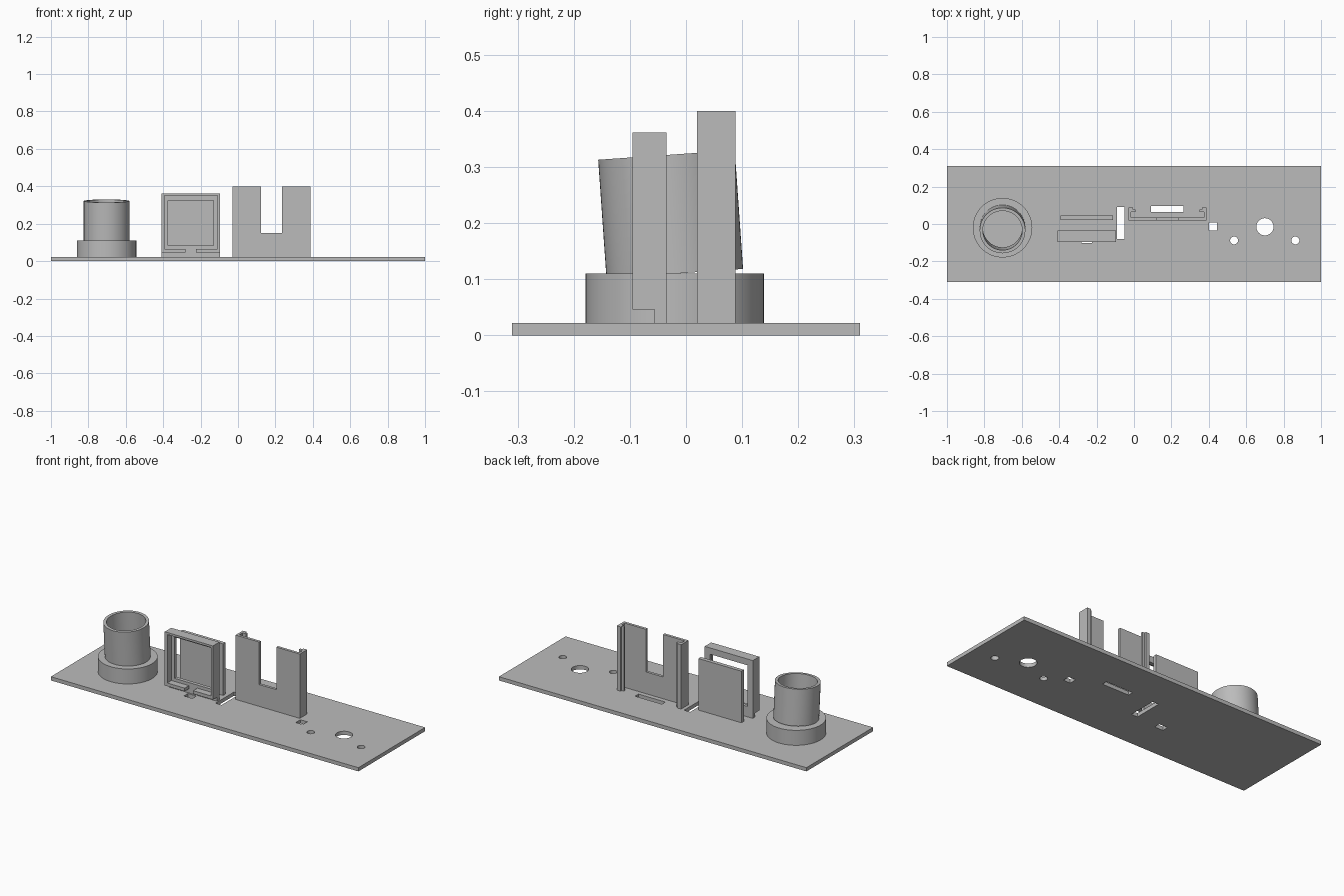
import bpy, bmesh, math
from mathutils import Matrix

cube = bpy.data.objects.get("Cube")
if cube:
    bpy.data.objects.remove(cube, do_unlink=True)

grey = bpy.data.materials.new("plain grey")
grey.use_nodes = True
COLOUR = (0.5, 0.5, 0.5, 1)
grey.diffuse_color = COLOUR
grey.node_tree.nodes["Principled BSDF"].inputs["Base Color"].default_value = COLOUR


def rect(x0, x1, y0, y1):
    return [(x0, y0), (x1, y0), (x1, y1), (x0, y1)]


def circle(x, y, r, n=48):
    return [(x + r * math.cos(math.tau * i / n), y + r * math.sin(math.tau * i / n))
            for i in range(n)]


def extrude(name, loops, low, high, matrix=Matrix(), smooth=False):
    """Fill flat outlines (inner loops become holes) and extrude from low to high."""
    curve = bpy.data.curves.new(name, "CURVE")
    curve.dimensions = "2D"
    curve.fill_mode = "BOTH"
    curve.extrude = (high - low) / 2
    for loop in loops:
        spline = curve.splines.new("POLY")
        spline.points.add(len(loop) - 1)
        for point, (x, y) in zip(spline.points, loop):
            point.co = (x, y, 0, 1)
        spline.use_cyclic_u = True
    source = bpy.data.objects.new(name, curve)
    bpy.context.collection.objects.link(source)
    bpy.context.view_layer.update()
    evaluated = source.evaluated_get(bpy.context.evaluated_depsgraph_get())
    mesh = bpy.data.meshes.new_from_object(evaluated)
    bpy.data.objects.remove(source, do_unlink=True)
    bpy.data.curves.remove(curve)

    # Weld the caps to the walls and move the solid into place
    bm = bmesh.new()
    bm.from_mesh(mesh)
    bmesh.ops.remove_doubles(bm, verts=bm.verts, dist=0.0001)
    bm.transform(matrix @ Matrix.Translation((0, 0, (low + high) / 2)))
    bmesh.ops.recalc_face_normals(bm, faces=bm.faces)
    for face in bm.faces:
        face.smooth = False
    bm.to_mesh(mesh)
    bm.free()
    mesh.materials.clear()
    mesh.materials.append(grey)
    obj = bpy.data.objects.new(name, mesh)
    bpy.context.collection.objects.link(obj)
    if smooth:
        bpy.ops.object.select_all(action="DESELECT")
        obj.select_set(True)
        bpy.context.view_layer.objects.active = obj
        bpy.ops.object.shade_smooth_by_angle(angle=math.radians(30))
    return obj


def upright(name, loops, front, back):
    """Extrude an x-z outline along y."""
    return extrude(name, loops, -back, -front, Matrix.Rotation(math.pi / 2, 4, "X"))


TOP = 0.022

# Base plate with its holes
extrude("base_plate", [
    rect(-1, 1, -0.31, 0.31),
    rect(-0.09, -0.05, -0.08, 0.09),
    rect(0.09, 0.265, 0.063, 0.095),
    rect(0.4, 0.445, -0.035, 0.008),
    rect(-0.28, -0.225, -0.102, -0.065),
    circle(0.7, -0.015, 0.046),
    circle(0.535, -0.088, 0.021, 32),
    circle(0.863, -0.088, 0.021, 32),
], 0, TOP)

# Socket collar and the leaning tube
extrude("collar", [circle(0, 0, 0.159, 64), circle(0, 0, 0.105, 64)], TOP, 0.11,
        Matrix.Translation((-0.703, -0.02, 0)), smooth=True)
extrude("leaning_tube", [circle(0, 0, 0.122, 64), circle(0, 0, 0.105, 64)], 0, 0.212,
        Matrix.Translation((-0.703, -0.02, 0.11)) @ Matrix.Rotation(math.radians(4), 4, "X"),
        smooth=True)

# Square frame: notched front rim, narrower back opening
L, R = -0.41, -0.097
upright("frame_front_rim", [[
    (-0.28, 0.046), (L, 0.046), (L, 0.362), (R, 0.362), (R, 0.046), (-0.225, 0.046),
    (-0.225, 0.065), (-0.11, 0.065), (-0.11, 0.35), (-0.393, 0.35), (-0.393, 0.065),
    (-0.28, 0.065)]], -0.095, -0.055)
upright("frame_back", [rect(L, R, TOP, 0.362), rect(-0.375, -0.13, 0.083, 0.325)],
        -0.056, -0.035)

# Backing panel behind the frame
upright("backing_panel", [rect(-0.392, -0.112, TOP, 0.325)], 0.022, 0.045)

# Bracket: notched front wall with a hooked rail on each side
upright("bracket_wall", [[
    (-0.03, TOP), (0.388, TOP), (0.388, 0.4), (0.235, 0.4), (0.235, 0.15),
    (0.124, 0.15), (0.124, 0.4), (-0.03, 0.4)]], 0.02, 0.036)
rail = [(0, 0.02), (0.014, 0.02), (0.014, 0.065), (0.038, 0.065), (0.038, 0.078),
        (0.024, 0.078), (0.024, 0.088), (0, 0.088)]
for name, edge, side in (("bracket_right_rail", -0.03, 1), ("bracket_left_rail", 0.388, -1)):
    extrude(name, [[(edge + side * x, y) for x, y in rail]], TOP, 0.4)
